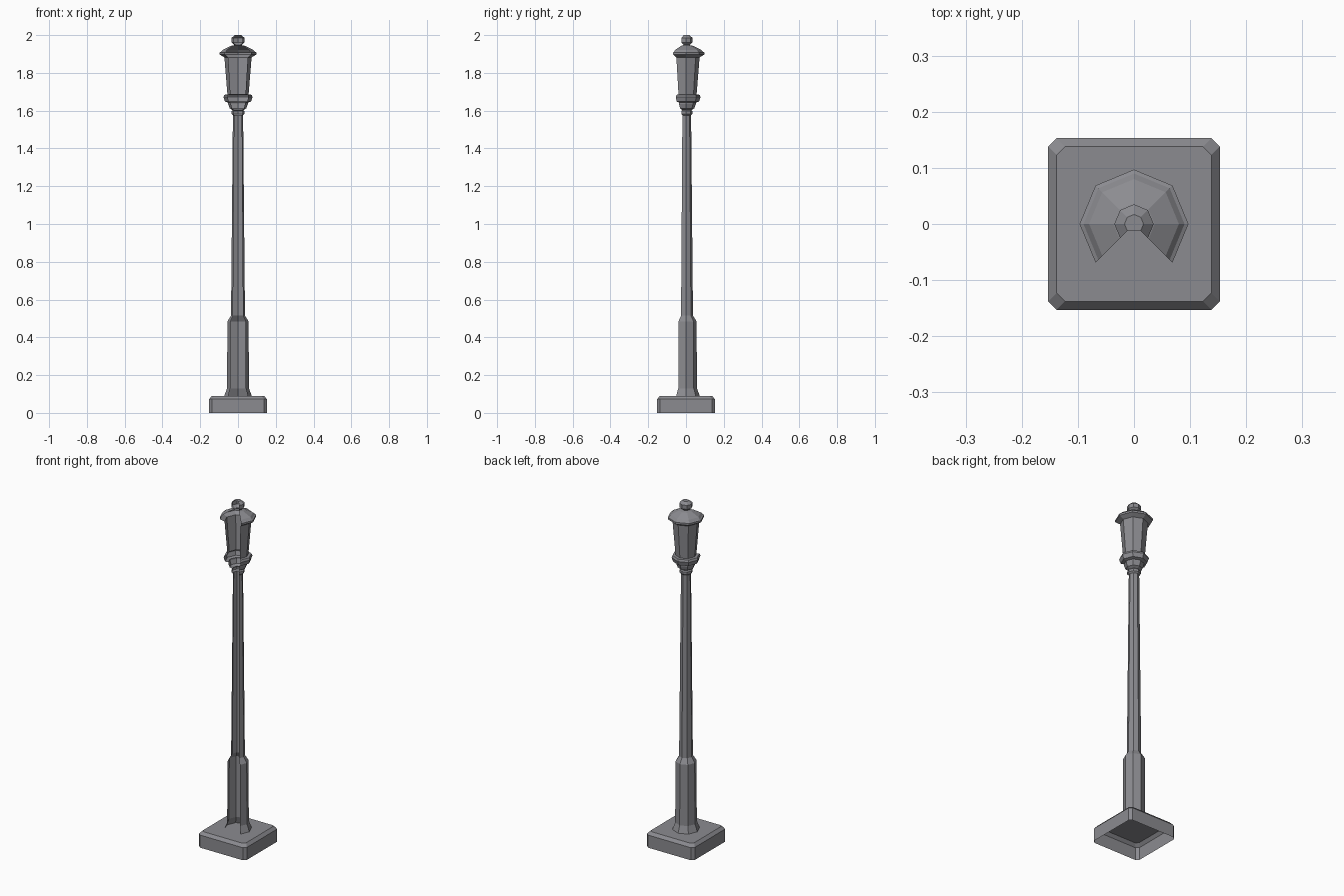
import bpy, bmesh
from math import cos, sin, pi

cube = bpy.data.objects.get("Cube")
if cube:
    bpy.data.objects.remove(cube, do_unlink=True)

metal = bpy.data.materials.new("grey metal")
metal.use_nodes = True
grey = (0.26, 0.26, 0.28, 1)
metal.diffuse_color = grey
metal.node_tree.nodes["Principled BSDF"].inputs["Base Color"].default_value = grey


def add_object(name, bm):
    mesh = bpy.data.meshes.new(name)
    bm.to_mesh(mesh)
    bm.free()
    mesh.materials.append(metal)
    obj = bpy.data.objects.new(name, mesh)
    bpy.context.collection.objects.link(obj)
    return obj


def bridge(bm, rings, closed):
    """Join neighbouring rings of vertices with quads."""
    for low, high in zip(rings, rings[1:]):
        n = len(low)
        for i in range(n if closed else n - 1):
            j = (i + 1) % n
            bm.faces.new((low[i], low[j], high[j], high[i]))


def open_lathe(name, profile, cap=False):
    """Eight-sided turned shell, left open by two segments at the front."""
    bm = bmesh.new()
    rings = [[bm.verts.new((r * cos(k * pi / 4), r * sin(k * pi / 4), z))
              for k in range(-1, 6)] for r, z in profile]
    bridge(bm, rings, False)
    if cap:
        bm.faces.new(rings[-1])
    return add_object(name, bm)


# Square plinth: cut corners, sloped top edge, open underneath
def plinth_ring(bm, half, z, cut=0.015):
    a, b = half, half - cut
    outline = ((a, -b), (a, b), (b, a), (-b, a), (-a, b), (-a, -b), (-b, -a), (b, -a))
    return [bm.verts.new((x, y, z)) for x, y in outline]


bm = bmesh.new()
rings = [plinth_ring(bm, h, z) for h, z in ((0.153, 0), (0.153, 0.073), (0.138, 0.09))]
bridge(bm, rings, True)
bm.faces.new(rings[-1])
add_object("plinth", bm)

# Post: flared foot, thick lower shaft, slim tapering upper shaft
open_lathe("post", [(0.073, 0.09), (0.058, 0.13), (0.056, 0.485),
                    (0.037, 0.515), (0.027, 1.575)])

# Collar and stepped cup below the lantern
open_lathe("collar", [(0.027, 1.575), (0.035, 1.583), (0.035, 1.597), (0.028, 1.603),
                      (0.044, 1.612), (0.052, 1.635), (0.052, 1.643),
                      (0.069, 1.648), (0.077, 1.672), (0.072, 1.684), (0.056, 1.685)])

# Lantern body widening upward to the eaves
open_lathe("lantern", [(0.056, 1.685), (0.072, 1.882)])

# Roof with a rim
open_lathe("roof", [(0.072, 1.882), (0.097, 1.897), (0.097, 1.908), (0.09, 1.911),
                    (0.08, 1.922), (0.037, 1.943), (0.018, 1.947)])

# Ball on top
open_lathe("finial", [(0.018, 1.947), (0.035, 1.962), (0.035, 1.985), (0.017, 2)], cap=True)
